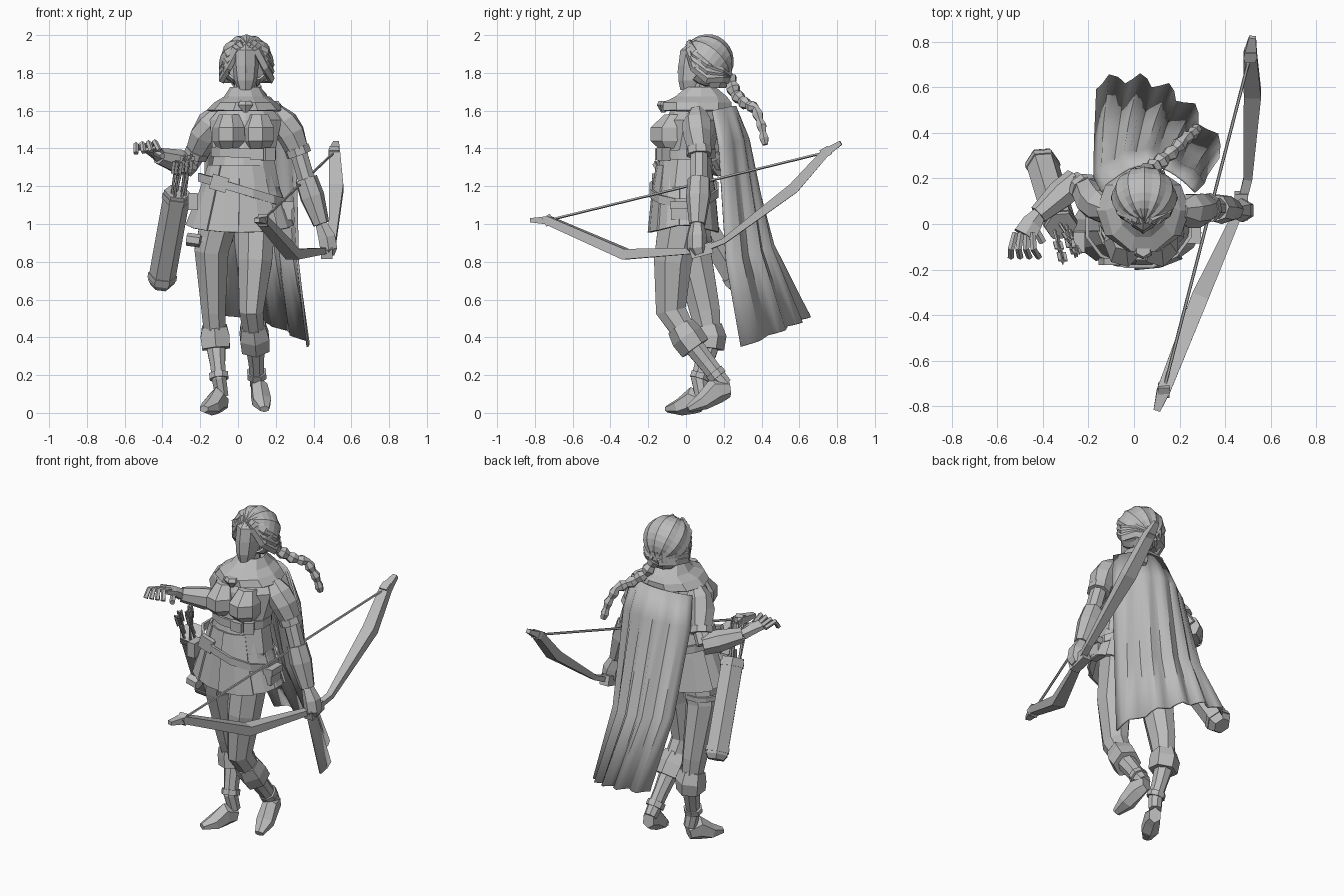
import bpy, bmesh, math, random
from mathutils import Vector, Matrix

random.seed(4)
cube = bpy.data.objects.get("Cube")
if cube:
    bpy.data.objects.remove(cube, do_unlink=True)

colour = (.5, .5, .5, 1)
grey = bpy.data.materials.new("plain_grey")
grey.use_nodes = True
grey.diffuse_color = colour
grey.node_tree.nodes["Principled BSDF"].inputs["Base Color"].default_value = colour
ACROSS, UPWARD, FORWARD = Vector((1, 0, 0)), Vector((0, 0, 1)), Vector((0, 1, 0))


def finish(name, bm, thick=0, smooth=None):
    """Turn a bmesh into a named object, optionally thickened and smoothed."""
    bmesh.ops.recalc_face_normals(bm, faces=bm.faces)
    mesh = bpy.data.meshes.new(name)
    bm.to_mesh(mesh)
    bm.free()
    mesh.materials.append(grey)
    obj = bpy.data.objects.new(name, mesh)
    bpy.context.collection.objects.link(obj)
    if thick:
        solid = obj.modifiers.new("thickness", 'SOLIDIFY')
        solid.thickness = thick
        solid.offset = 0
    if smooth:
        bpy.ops.object.select_all(action='DESELECT')
        obj.select_set(True)
        bpy.context.view_layer.objects.active = obj
        bpy.ops.object.shade_smooth_by_angle(angle=math.radians(smooth))
    return obj


def skin(bm, rows, closed=True):
    """Bridge rows of vertices with quads."""
    for low, high in zip(rows, rows[1:]):
        count = len(low)
        for i in range(count if closed else count - 1):
            j = (i + 1) % count
            bm.faces.new((low[i], low[j], high[j], high[i]))


def tube(name, points, sides=8, ref=FORWARD, flat=False, spin=.5, caps=True, thick=0):
    """Loft rings along points of x, y, z, half width and, if it differs, half depth."""
    bm = bmesh.new()
    centres = [Vector(p[:3]) for p in points]
    grow = 1 / math.cos(math.pi / sides) if spin else 1
    rows = []
    for i, (centre, p) in enumerate(zip(centres, points)):
        along = centres[min(i + 1, len(points) - 1)] - centres[max(i - 1, 0)]
        along = UPWARD if flat else along.normalized()
        side = ref.cross(along).normalized()
        front = along.cross(side)
        angles = [math.tau * (k + spin) / sides for k in range(sides)]
        rows.append([bm.verts.new(centre + grow * (side * p[3] * math.cos(a) + front * p[-1] * math.sin(a)))
                     for a in angles])
    skin(bm, rows)
    if caps:
        bm.faces.new(rows[0])
        bm.faces.new(rows[-1])
    return finish(name, bm, thick)


def rod(name, start, end, radius, sides=6, ref=ACROSS):
    return tube(name, [(*start, radius), (*end, radius)], sides, ref)


def block(name, centre, size, turn=0, axis='Y'):
    bm = bmesh.new()
    bmesh.ops.create_cube(bm, size=1, matrix=Matrix.Translation(centre)
                          @ Matrix.Rotation(math.radians(turn), 4, axis) @ Matrix.Diagonal((*size, 1)))
    return finish(name, bm)


def band(name, centre, rx, ry, height, tilt=0):
    """Strap around the body, sloping down toward the left by tilt."""
    x, y, z = centre
    obj = tube(name, [(x, y, z - height / 2, rx, ry), (x, y, z + height / 2, rx, ry)],
               12, flat=True, caps=False, thick=.015)
    for v in obj.data.vertices:
        v.co.z -= tilt * (v.co.x - x)


# Head, neck and face
tube("head", [(.04, .04, 1.71, .04, .07), (.04, .04, 1.76, .06, .08), (.04, .06, 1.84, .07, .1),
              (.04, .08, 1.92, .07, .11), (.04, .1, 1.97, .05, .07)], flat=True, spin=0)
tube("nose", [(.04, -.03, 1.8, .015), (.04, -.03, 1.85, .01)], 4, flat=True, spin=0)
rod("neck", (.04, .08, 1.6), (.04, .07, 1.75), .05)

# Hair: ridged locks running from the parting to the nape
bm = bmesh.new()
locks = 24
bmesh.ops.create_uvsphere(bm, u_segments=locks, v_segments=12, radius=1)
for v in bm.verts:
    if round(math.atan2(v.co.y, v.co.x) / math.tau * locks) % 2:
        v.co *= .95
head_centre = Vector((.045, .115, 1.862))
bmesh.ops.transform(bm, verts=bm.verts, matrix=Matrix.Translation(head_centre)
                    @ Matrix.Diagonal((.138, .132, .137, 1)) @ Matrix.Rotation(math.radians(50), 4, 'X'))
open_face = [v for v in bm.verts if v.co.y < .035 and v.co.z < 1.9]
bmesh.ops.delete(bm, geom=open_face, context='VERTS')
finish("hair", bm, thick=.012)
for side in (-1, 1):
    for drop in (0, .035, .07):
        sweep = ((.02 + drop / 2, -.1, .09 - drop / 3), (.1, -.07, .04 - drop), (.13, 0, -.02 - drop),
                 (.1, .07, -.05 - drop / 2), (.02, .12, -.09))
        tube("swept_lock", [(*(head_centre + Vector((side * x, y, z))), .015, .025) for x, y, z in sweep], 5, UPWARD)
tube("nape_hair", [(.04, .15, 1.72, .06), (.04, .16, 1.78, .1, .08), (.04, .16, 1.86, .1, .08)], flat=True)

# Braid: alternating knots along a falling path
path = [Vector(p) for p in ((.06, .23, 1.77), (.1, .26, 1.69), (.16, .31, 1.64),
                            (.22, .37, 1.61), (.26, .4, 1.52), (.28, .42, 1.42))]
knots = []
for i in range(16):
    step = min(i / 3, len(path) - 1.001)
    spot = path[int(step)].lerp(path[int(step) + 1], step % 1)
    knots.append((*spot, (.025 if i % 2 else .038) * (1 - i / 36)))
tube("braid", knots, 6, ACROSS)

# Torso and bust
tube("torso", [(.01, -.01, 1, .15, .13), (.03, -.01, 1.2, .19, .15), (.03, 0, 1.35, .16, .13),
               (.04, .04, 1.55, .19, .14), (.04, .06, 1.61, .14, .13), (.04, .08, 1.66, .06)], 10, flat=True)
for x in (-.045, .11):
    tube("bust", [(x, -.08, 1.4, .06), (x, -.08, 1.44, .08, .1), (x, -.08, 1.51, .08, .1),
                  (x, -.06, 1.58, .05)], 7, flat=True)

# Belts, buckles and pouches
band("chest_belt", (.03, 0, 1.375), .165, .15, .05, .05)
block("chest_buckle", (.1, -.15, 1.37), (.07, .03, .06))
block("chest_pouch", (.16, -.12, 1.37), (.06, .05, .07), 30, 'Z')
band("hip_belt", (.02, -.01, 1.18), .225, .175, .045, .3)
block("hip_buckle", (-.1, -.165, 1.215), (.09, .03, .08), 17)
block("left_pouch", (.25, -.03, 1.07), (.07, .1, .1))
block("left_pouch_flap", (.255, -.03, 1.1), (.08, .11, .04))
block("right_pouch", (-.24, -.08, 1.12), (.05, .09, .09))
band("thigh_strap", (-.135, .03, .92), .1, .1, .03)
rod("small_knife", (-.27, -.09, .92), (-.2, -.1, .91), .03, ref=UPWARD)

# Skirt: overlapping flared panels
panels = 9
for i in range(panels):
    bm = bmesh.new()
    lift = 1.04 if i % 2 else 1
    rows = []
    for z, rx, ry in ((1.31, .165, .138), (1.17, .21, .16), (1, .28, .18)):
        row = []
        for k in (-.56, 0, .56):
            a = math.tau * (i + k + .25) / panels
            hem = .045 * abs(math.sin(a)) if z == 1 else 0
            row.append(bm.verts.new((.015 + rx * lift * math.cos(a), -.01 + ry * lift * math.sin(a), z - hem)))
        rows.append(row)
    skin(bm, rows, closed=False)
    finish("skirt_panel", bm, thick=.012)

# Cowl and clasp
tube("cowl", [(.04, .06, 1.6, .2, .185), (.04, .06, 1.64, .16, .185), (.04, .08, 1.67, .11, .14),
              (.04, .08, 1.72, .08), (.04, .08, 1.68, .06)], 10, flat=True, spin=0, caps=False, thick=.012)
tube("clasp", [(.04, -.12, 1.59, .01), (.04, -.12, 1.63, .04, .03), (.04, -.11, 1.65, .03)], 6, flat=True)

# Cape: each row is a bent curve, with folds deepening toward the hem
cape_rows = (((-.14, .14, 1.57), (.05, .38, 1.66), (.27, .14, 1.6)),
             ((-.18, .21, 1.4), (.05, .45, 1.5), (.31, .18, 1.4)),
             ((-.18, .38, .9), (.1, .57, .9), (.33, .22, .8)),
             ((-.17, .61, .52), (.17, .73, .52), (.39, .3, .35)))
bm = bmesh.new()
grid = []
columns = 20
for depth, ends in enumerate(cape_rows):
    a, b, c = map(Vector, ends)
    row = []
    for k in range(columns + 1):
        t = k / columns
        first, second = a.lerp(b, t), b.lerp(c, t)
        outward = UPWARD.cross(first - second).normalized()
        fold = .008 * depth * (1, .3, -1, -.3)[k % 4]
        row.append(bm.verts.new(first.lerp(second, t) + outward * fold))
    grid.append(row)
skin(bm, grid, closed=False)
finish("cape", bm, thick=.012, smooth=30)


def arm(side, *joints):
    """Sleeve, cuff, bare elbow and bracer along five joints."""
    shoulder, upper, cuff, elbow, wrist = map(Vector, joints)
    tube(side + "_sleeve", [(*shoulder, .04), (*shoulder.lerp(upper, .5), .07), (*upper, .07), (*cuff, .055)], 7, UPWARD)
    rod(side + "_cuff", cuff.lerp(upper, .25), cuff.lerp(elbow, .1), .063, 8, UPWARD)
    rod(side + "_elbow", cuff, elbow.lerp(wrist, .05), .045, 8, UPWARD)
    tube(side + "_bracer", [(*elbow, .055), (*elbow.lerp(wrist, .4), .06), (*wrist, .04)], 7, UPWARD)


def leg(side, *joints):
    """Trouser leg, folded boot top, boot, strap and foot along seven joints."""
    hip, thigh, knee, calf, ankle, heel, toe = map(Vector, joints)
    tube(side + "_leg", [(*hip, .1, .12), (*thigh, .09, .1), (*knee, .063, .08), (*calf, .055)])
    tube(side + "_boot_cuff", [(*knee.lerp(calf, .5), .065), (*calf.lerp(knee, .15), .077),
                               (*calf.lerp(ankle, .2), .073)], 6)
    tube(side + "_boot", [(*calf, .053), (*calf.lerp(ankle, .6), .04, .047), (*ankle, .038, .043),
                          (*ankle.lerp(heel, .7), .035)])
    rod(side + "_boot_strap", ankle, ankle.lerp(calf, .15), .05, 8, FORWARD)
    instep = heel.lerp(toe, .3) + UPWARD * .025
    tube(side + "_foot", [(*heel, .032, .04), (*instep, .042, .062), (*heel.lerp(toe, .65), .048, .04),
                          (*toe, .024, .016)], 6, UPWARD)


# Arms: the left hangs, the right is bent forward
arm("left", (.2, .06, 1.6), (.28, .06, 1.48), (.32, .07, 1.38), (.36, .07, 1.24), (.44, .06, 1))
arm("right", (-.1, .06, 1.6), (-.18, .1, 1.47), (-.22, .16, 1.37), (-.25, .19, 1.31), (-.42, .04, 1.36))
tube("left_hand", [(.44, .06, 1, .03), (.47, .06, .93, .045), (.48, .06, .87, .045), (.48, .07, .84, .03)], 6)
tube("right_palm", [(-.42, .04, 1.36, .03), (-.45, 0, 1.39, .045, .025), (-.48, -.05, 1.41, .05, .02)], 6, UPWARD)
for i in range(4):
    knuckle = Vector((-.52 + .025 * i, -.04, 1.4 + .005 * i))
    bend = knuckle + Vector((-.02 + .008 * i, -.07, .02))
    tip = bend + Vector((.008 * i, -.035, -.045))
    tube("right_finger", [(*p, .012) for p in (knuckle, bend, tip)], 5, ACROSS)
rod("right_thumb", (-.44, -.01, 1.38), (-.4, -.08, 1.36), .014, 5)

# Legs: the right is planted, the left heel is lifted behind
leg("right", (-.09, .01, 1.05), (-.14, .03, .86), (-.13, .1, .54), (-.12, .13, .38),
    (-.1, .07, .18), (-.08, .09, .05), (-.18, -.1, .02))
leg("left", (.1, -.02, 1.05), (.09, -.07, .8), (.07, -.08, .54), (.09, .02, .38),
    (.1, .17, .19), (.1, .23, .13), (.14, .01, .02))

# Bow with nocks and string; limbs swell halfway between grip and tips
bow_path = [Vector(p) for p in ((.1, -.82, 1.02), (.13, -.73, 1.02), (.29, -.32, .84), (.47, .08, .86),
                                (.5, .2, .91), (.52, .57, 1.19), (.51, .74, 1.38), (.52, .82, 1.43))]
swell = [.015 + .024 * math.sin(math.tau * i / 7) ** 2 for i in range(8)]
tube("bow", [(*p, w, w * .75) for p, w in zip(bow_path, swell)], 4, UPWARD)
low, high = bow_path[1], bow_path[-2]
rod("bow_string", low, high, .006, 5)
for nock in (low, high):
    block("bow_nock", nock, (.05, .05, .05), 30, 'X')
block("bow_grip", bow_path[3], (.06, .12, .06), 15, 'X')

# Quiver and arrows
mouth, foot = Vector((-.32, -.01, 1.17)), Vector((-.41, .29, .67))
tube("quiver", [(*foot, .045), (*foot.lerp(mouth, .05), .062), (*mouth, .062)], 6, ACROSS)
for t in (.1, .94):
    rod("quiver_rim", foot.lerp(mouth, t - .025), foot.lerp(mouth, t + .025), .067)
for i in range(6):
    a = math.tau * i / 6
    start = mouth + Vector((.035 * math.cos(a), .035 * math.sin(a), -.05))
    end = start + Vector((random.uniform(.02, .06), random.uniform(-.13, -.08), random.uniform(.2, .26)))
    rod("arrow", start, end, .006, 5)
    for wide, deep in ((.02, .003), (.003, .02)):
        tube("arrow_feather", [(*start.lerp(end, t), wide, deep) for t in (.68, .97)], 4)
